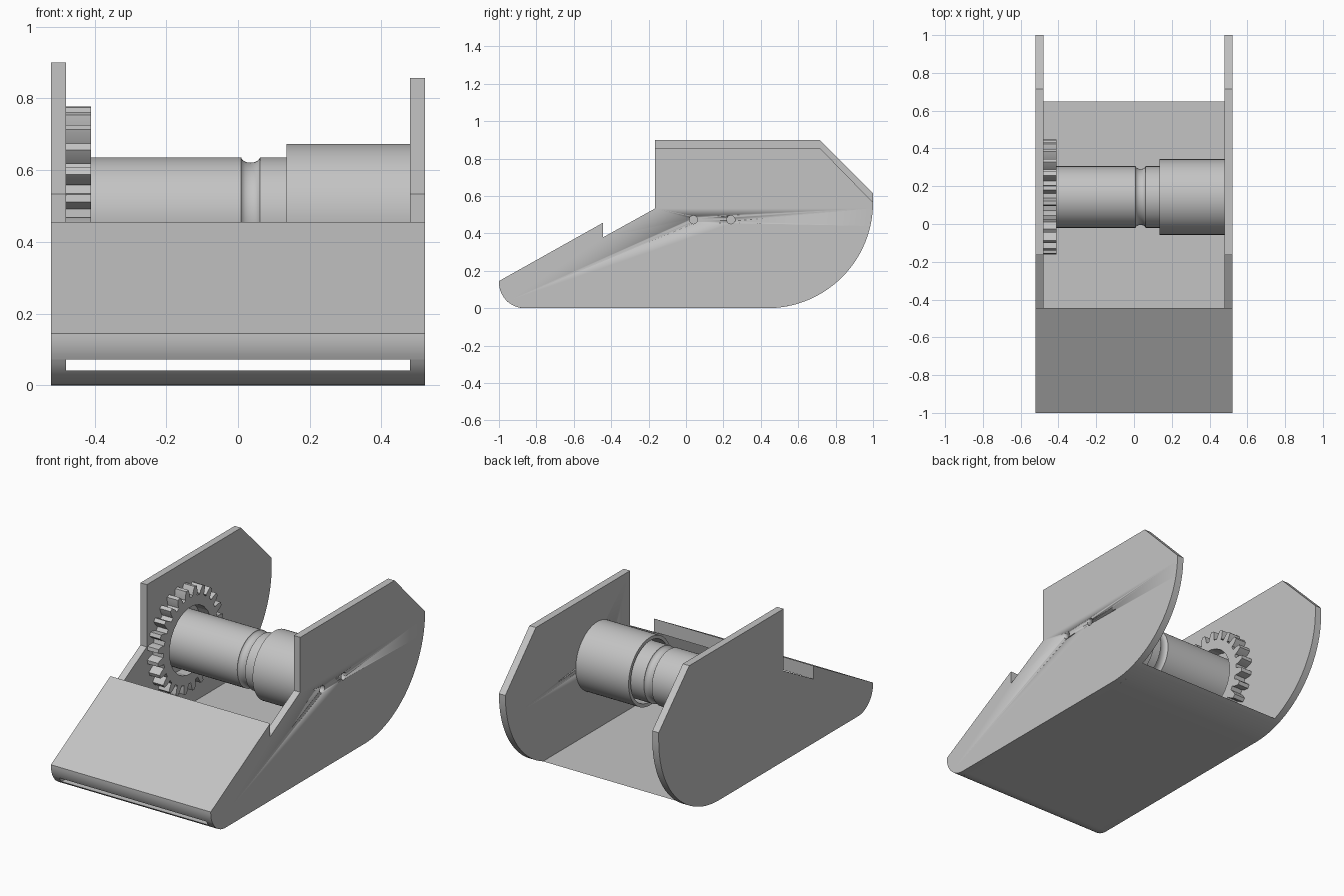
import bpy, bmesh
from math import sin, cos, pi, radians, sqrt, atan2

if "Cube" in bpy.data.objects:
    bpy.data.objects.remove(bpy.data.objects["Cube"])

GREY = bpy.data.materials.new("light grey")
GREY.use_nodes = True
GREY.diffuse_color = (0.55, 0.55, 0.55, 1)
GREY.node_tree.nodes["Principled BSDF"].inputs["Base Color"].default_value = (0.55, 0.55, 0.55, 1)

HALF, INNER = 0.522, 0.48        # outer and inner faces of the side plates
AY, AZ = 0.143, 0.473            # roller axis
FLOOR = 0.042
BACK_R, NOSE_R = 0.565, 0.138


def finish(name, bm, smooth=True):
    bmesh.ops.recalc_face_normals(bm, faces=bm.faces)
    mesh = bpy.data.meshes.new(name)
    bm.to_mesh(mesh)
    bm.free()
    mesh.materials.append(GREY)
    ob = bpy.data.objects.new(name, mesh)
    bpy.context.collection.objects.link(ob)
    bpy.ops.object.select_all(action='DESELECT')
    ob.select_set(True)
    bpy.context.view_layer.objects.active = ob
    if smooth:
        bpy.ops.object.shade_smooth_by_angle(angle=radians(25))
    return ob


def prism(name, profile, x0, x1):
    """Extrude a (y, z) outline along x."""
    bm = bmesh.new()
    a, b = [[bm.verts.new((x, y, z)) for y, z in profile] for x in (x0, x1)]
    bm.faces.new(a)
    bm.faces.new(b)
    for i in range(len(a)):
        j = (i + 1) % len(a)
        bm.faces.new((a[i], a[j], b[j], b[i]))
    return finish(name, bm)


def rings(name, loops, closed):
    """Skin rings of points around x; closed joins last to first, else caps."""
    bm = bmesh.new()
    vs = [[bm.verts.new(p) for p in loop] for loop in loops]
    n = len(vs[0])
    pairs = list(zip(vs, vs[1:])) + ([(vs[-1], vs[0])] if closed else [])
    for a, b in pairs:
        for i in range(n):
            j = (i + 1) % n
            bm.faces.new((a[i], a[j], b[j], b[i]))
    if not closed:
        bm.faces.new(vs[0])
        bm.faces.new(vs[-1])
    return finish(name, bm)


def lathe(name, profile, closed=False, n=72):
    """Turn an (x, radius) profile about the roller axis."""
    return rings(name, [[(x, AY + r * cos(2 * pi * i / n), AZ + r * sin(2 * pi * i / n))
                         for i in range(n)] for x, r in profile], closed)


def arc(cy, cz, r, a0, a1, n):
    return [(cy + r * cos(a0 + (a1 - a0) * i / n), cz + r * sin(a0 + (a1 - a0) * i / n))
            for i in range(n + 1)]


def nose(a0, a1, n=10):
    return arc(NOSE_R - 1, NOSE_R, NOSE_R, a0, a1, n)


def back(a0, a1, n=28):
    return arc(1 - BACK_R, BACK_R, BACK_R, a0, a1, n)


# Angle on the nose at a given height
def nose_angle(z):
    return pi + atan2(NOSE_R - z, sqrt(NOSE_R ** 2 - (NOSE_R - z) ** 2))


SLOT_TOP = nose_angle(0.072)

# Side plates, the right one slightly taller
for name, x0, x1, top in (("right_side_plate", -HALF, -INNER, 0.90),
                          ("left_side_plate", INNER, HALF, 0.857)):
    outline = nose(SLOT_TOP, 1.5 * pi) + back(1.5 * pi, 2 * pi)
    if top > 0.88:
        outline.append((1, 0.613))
    outline += [(0.715, top), (-0.165, top), (-0.165, 0.533), (-0.445, 0.378)]
    plate = prism(name, outline, x0, x1)

# Two screw holes through the left plate
for y in (0.04, 0.24):
    cutter = prism("hole_cutter", arc(y, AZ, 0.022, 0, 2 * pi, 24)[:-1], INNER - 0.05, HALF + 0.05)
    cutter.hide_render = True
    bpy.context.view_layer.objects.active = plate
    mod = plate.modifiers.new("hole", 'BOOLEAN')
    mod.operation, mod.solver, mod.object = 'DIFFERENCE', 'EXACT', cutter
    bpy.ops.object.modifier_apply(modifier=mod.name)
    bpy.data.objects.remove(cutter)

# Floor, following the rounded nose and back
back_end = 1.5 * pi + atan2(sqrt(BACK_R ** 2 - (BACK_R - FLOOR) ** 2), BACK_R - FLOOR)
prism("floor", nose(nose_angle(FLOOR), 1.5 * pi) + back(1.5 * pi, back_end, 10), -INNER, INNER)

# Sloping front slab, resting on the plates above an open slot
prism("front_ramp", [(-0.445, 0.378), (-0.445, 0.456), (-1, 0.145)] + nose(pi, SLOT_TOP, 5),
      -HALF, HALF)

# Shaft with a rounded groove
groove = [(0.035 + 0.026 * cos(a), 0.163 - 0.015 * sin(a))
          for a in (pi - pi * i / 10 for i in range(11))]
lathe("roller_shaft", [(-INNER, 0.163)] + groove + [(INNER, 0.163)])

# Hollow sleeve around the left end of the shaft
lathe("roller_sleeve", [(0.135, 0.18), (0.135, 0.2), (INNER, 0.2), (INNER, 0.18)], closed=True)

# Spur gear with a round bore
TEETH = 24
pitch = 2 * pi / TEETH
tooth = [(-0.085, 0.258), (-0.066, 0.282), (-0.036, 0.305),
         (0.036, 0.305), (0.066, 0.282), (0.085, 0.258)]
teeth = [(pi - 0.16 - k * pitch - a, r) for k in range(TEETH) for a, r in reversed(tooth)][::-1]


def gear_ring(x, bore=None):
    return [(x, AY + (bore or r) * cos(a), AZ + (bore or r) * sin(a)) for a, r in teeth]


rings("gear", [gear_ring(-INNER), gear_ring(-0.41),
               gear_ring(-0.41, 0.2), gear_ring(-INNER, 0.2)], closed=True)
